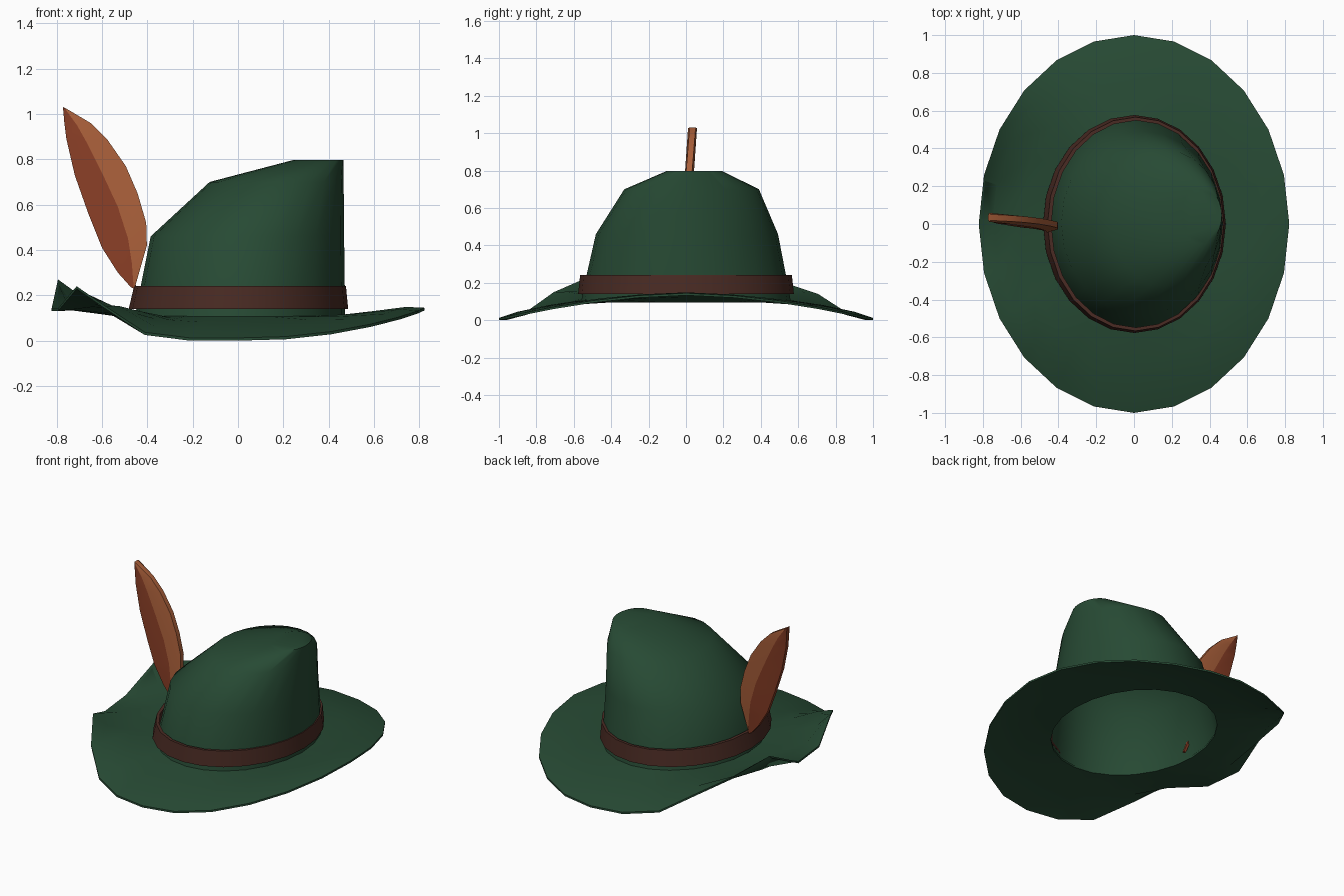
import bpy, bmesh, math

if "Cube" in bpy.data.objects:
    bpy.data.objects.remove(bpy.data.objects["Cube"])

N = 24  # sides around the hat


def material(name, rgb):
    m = bpy.data.materials.new(name)
    m.diffuse_color = (*rgb, 1)
    m.use_nodes = True
    m.node_tree.nodes["Principled BSDF"].inputs["Base Color"].default_value = m.diffuse_color
    return m


green = material("forest green felt", (0.020, 0.068, 0.034))
brown = material("dark brown leather", (0.068, 0.024, 0.017))
orange = material("orange vane", (0.40, 0.115, 0.042))
rust = material("rust vane", (0.25, 0.048, 0.019))


def ellipse(x0, x1, b, z, cy=0.0):
    """Ring spanning x0..x1 with half depth b; z is a number or a list per side."""
    cx, a = (x0 + x1) / 2, (x1 - x0) / 2
    pts = []
    for k in range(N):
        t = 2 * math.pi * k / N
        h = z[k] if isinstance(z, list) else z
        pts.append((cx + a * math.cos(t), cy + b * math.sin(t), h))
    return pts


def loft(name, rings, mats, cap_start=False, cap_end=False, closed=False,
         angle=40, mat_rule=None):
    """Skin a list of point rings into one object."""
    bm = bmesh.new()
    vs = [[bm.verts.new(p) for p in r] for r in rings]
    n = len(rings[0])
    pairs = list(zip(vs, vs[1:])) + ([(vs[-1], vs[0])] if closed else [])
    for lo, hi in pairs:
        for i in range(n):
            j = (i + 1) % n
            f = bm.faces.new((lo[i], lo[j], hi[j], hi[i]))
            if mat_rule:
                f.material_index = mat_rule(i)
    if cap_start:
        bm.faces.new(vs[0][::-1])
    if cap_end:
        bm.faces.new(vs[-1])
    bmesh.ops.recalc_face_normals(bm, faces=bm.faces)
    me = bpy.data.meshes.new(name)
    bm.to_mesh(me)
    bm.free()
    ob = bpy.data.objects.new(name, me)
    bpy.context.collection.objects.link(ob)
    for m in mats:
        me.materials.append(m)
    bpy.context.view_layer.objects.active = ob
    ob.select_set(True)
    bpy.ops.object.shade_smooth_by_angle(angle=math.radians(angle))
    ob.select_set(False)
    return ob


# Brim: domed front to back, right side rising, left side folded up
edge = [.145, .132, .105, .072, .04, .018, .012, .012, .037, .14, .21, .27,
        .142, .142, .24, .15, .037, .012, .012, .018, .04, .072, .105, .132]
INNER = .108


def brim_ring(t, limit, lift, drop):
    z = [INNER + (min(e, limit) - INNER) * t + lift - drop for e in edge]
    a, b = .46 + (.822 - .46) * t, .55 + (1.0 - .55) * t
    return ellipse(-a, a, b, z)


steps = [(0, .3, 0), (.4, .13, .012), (.78, .16, .012), (1, .3, 0)]
top = [brim_ring(t, lim, lift, 0) for t, lim, lift in steps]
under = [brim_ring(t, lim, lift, .012) for t, lim, lift in reversed(steps)]
loft("brim", top + under, [green], closed=True, angle=50)

# Crown: hollow shell, upright on the right and sloping on the left
crown = [ellipse(-.455, .472, .56, .10),
         ellipse(-.445, .472, .55, .16),
         ellipse(-.385, .468, .487, .46, .005),
         ellipse(-.125, .466, .36, .70, .03),
         ellipse(.245, .465, .15, .797, .045)]
loft("crown", crown, [green], cap_end=True, angle=60)

# Hat band
loft("hat_band", [ellipse(-.482, .486, .577, .14),
                  ellipse(-.458, .476, .566, .242),
                  ellipse(-.438, .460, .548, .242),
                  ellipse(-.452, .466, .555, .14)], [brown], closed=True, angle=30)

# Feather: sections of (z left, x left, z rib, x rib, z right, x right)
sections = [(.235, -.472, .23, -.46, .245, -.452),
            (.30, -.53, .34, -.468, .42, -.402),
            (.41, -.60, .45, -.485, .52, -.405),
            (.56, -.66, .59, -.53, .65, -.443),
            (.73, -.72, .73, -.595, .77, -.495),
            (.89, -.757, .87, -.665, .885, -.575),
            (.96, -.766, .95, -.71, .96, -.65),
            (1.03, -.772, 1.028, -.767, 1.025, -.76)]
rings = []
for zl, xl, zm, xm, zr, xr in sections:
    y = -.02 + .055 * (zm - .23) / .8
    rings.append([(xl, y - .013, zl), (xm, y - .024, zm), (xr, y - .016, zr),
                  (xr, y + .016, zr), (xm, y + .024, zm), (xl, y + .013, zl)])
loft("feather", rings, [orange, rust], cap_start=True, cap_end=True, angle=25,
     mat_rule=lambda i: 1 if i in (0, 4, 5) else 0)

# Quill tucked through the crown wall
quill = []
for x, z in ((-.41, .12), (-.465, .26)):
    quill.append([(x - .008, -.028, z), (x + .008, -.028, z),
                  (x + .008, -.012, z), (x - .008, -.012, z)])
loft("quill", quill, [rust], cap_start=True, cap_end=True)
